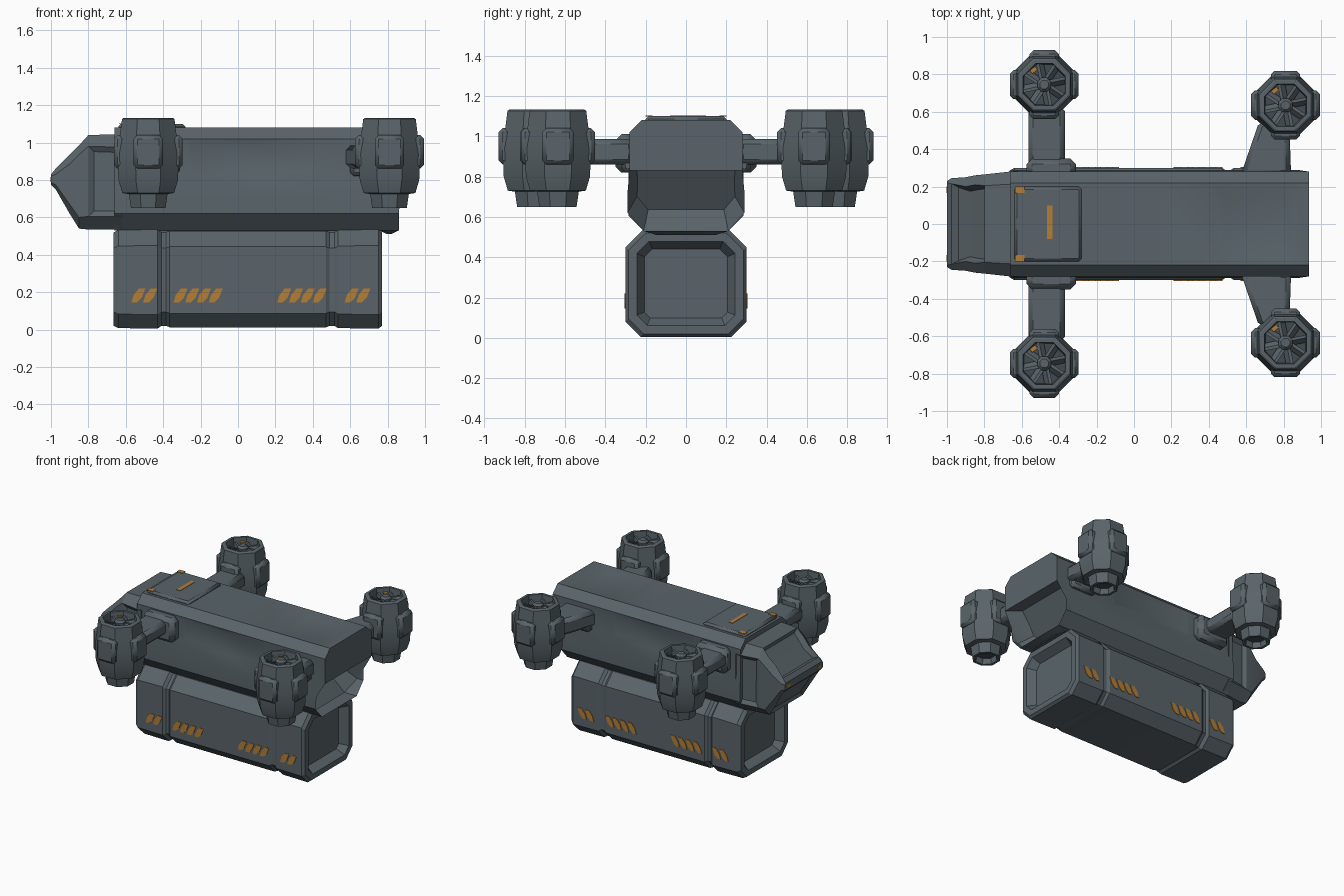
import bpy, bmesh, math
from mathutils import Vector

cube = bpy.data.objects.get("Cube")
if cube:
    bpy.data.objects.remove(cube, do_unlink=True)


def material(name, rgb):
    m = bpy.data.materials.new(name)
    m.use_nodes = True
    m.diffuse_color = (*rgb, 1)
    m.node_tree.nodes["Principled BSDF"].inputs["Base Color"].default_value = (*rgb, 1)
    return m


SLATE = material("slate_grey", (0.10, 0.127, 0.142))
DARK = material("dark_slate", (0.055, 0.07, 0.08))
ORANGE = material("hazard_orange", (0.46, 0.21, 0.035))


def finish(bm, name, mat=SLATE, bevel=0, smooth=30):
    mesh = bpy.data.meshes.new(name)
    bm.to_mesh(mesh)
    bm.free()
    ob = bpy.data.objects.new(name, mesh)
    bpy.context.collection.objects.link(ob)
    mesh.materials.append(mat)
    if bevel:
        mod = ob.modifiers.new("bevel", "BEVEL")
        mod.width = bevel
        mod.segments = 1
    bpy.ops.object.select_all(action="DESELECT")
    ob.select_set(True)
    bpy.context.view_layer.objects.active = ob
    bpy.ops.object.shade_smooth_by_angle(angle=math.radians(smooth))
    return ob


def loft(rings):
    """Skin a closed tube through rings of points and cap both ends."""
    bm = bmesh.new()
    vs = [[bm.verts.new(p) for p in ring] for ring in rings]
    n = len(vs[0])
    for a, b in zip(vs, vs[1:]):
        for i in range(n):
            bm.faces.new((a[i], a[(i + 1) % n], b[(i + 1) % n], b[i]))
    bm.faces.new(vs[0])
    bm.faces.new(vs[-1])
    bmesh.ops.recalc_face_normals(bm, faces=bm.faces)
    return bm


def recess(bm, rule, thickness, depth):
    """Inset and push in every face chosen by the rule."""
    bm.normal_update()
    faces = [f for f in bm.faces if rule(f.calc_center_median(), f.normal)]
    if faces:
        bmesh.ops.inset_region(bm, faces=faces, thickness=thickness, depth=-depth)


def section(x, hw, z0, z1, low, high):
    """Eight-sided cross-section with its own bottom and top chamfers."""
    half = [(hw - low, z0), (hw, z0 + low), (hw, z1 - high), (hw - high, z1)]
    return [(x, y, z) for y, z in half] + [(x, -y, z) for y, z in reversed(half)]


def box(name, lo, hi, mat=SLATE, bevel=0.0):
    ring = lambda z: [(lo[0], lo[1], z), (hi[0], lo[1], z), (hi[0], hi[1], z), (lo[0], hi[1], z)]
    return finish(loft([ring(lo[2]), ring(hi[2])]), name, mat, bevel)


# Main hull: undercut tail, narrow keel
half = [(0.21, 0.53), (0.29, 0.62), (0.29, 0.72), (0.28, 0.83), (0.28, 1.02), (0.22, 1.08)]
outline = half + [(-y, z) for y, z in reversed(half)]


def hull_ring(x):
    return [(x - (max(0, 0.83 - z) * 0.6 if x > 0.9 else 0), y, z) for y, z in outline]


bm = loft([hull_ring(x) for x in (-0.66, -0.27, 0.1, 0.42, 0.86, 0.935)])
tail = max(bm.faces, key=lambda f: f.calc_center_median().x if len(f.verts) > 4 else -9)
waist = [v for v in tail.verts if abs(v.co.z - 0.83) < 0.001]
bmesh.ops.connect_verts(bm, verts=waist)
recess(bm, lambda c, n: c.x > 0.75 and n.x > 0.4 and n.z < -0.2 and abs(c.y) < 0.1, 0.05, 0.13)
recess(bm, lambda c, n: 0.42 < c.x < 0.86 and n.z > 0.9, 0.09, 0.02)
recess(bm, lambda c, n: -0.27 < c.x < 0.42 and abs(n.y) > 0.9 and c.z > 0.85, 0.03, 0.008)
finish(bm, "main_hull")
box("roof_plate", (-0.64, -0.2, 1.05), (-0.28, 0.2, 1.1), bevel=0.015)

# Nose with sunken windscreen and chin
bm = loft([
    section(-0.62, 0.285, 0.535, 1.045, 0.07, 0.07),
    section(-0.80, 0.265, 0.535, 1.04, 0.07, 0.06),
    section(-0.85, 0.26, 0.54, 0.985, 0.06, 0.05),
    section(-0.90, 0.25, 0.62, 0.935, 0.05, 0.05),
    section(-0.975, 0.245, 0.75, 0.86, 0.025, 0.03),
    section(-1.0, 0.23, 0.775, 0.83, 0.01, 0.01)])
recess(bm, lambda c, n: -0.97 < c.x < -0.80 and n.z > 0.5 and abs(c.y) < 0.05, 0.025, 0.035)
recess(bm, lambda c, n: -0.97 < c.x < -0.85 and n.z < -0.3 and abs(c.y) < 0.05, 0.03, 0.02)
recess(bm, lambda c, n: -0.8 < c.x < -0.62 and abs(n.y) > 0.9, 0.04, 0.02)
finish(bm, "nose")

# Cargo container: grooved sides and sunken ends
bm = loft([section(x, hw, 0.27 - h, 0.27 + h, 0.075, 0.085) for x, hw, h in (
    (-0.665, 0.285, 0.25), (-0.64, 0.3, 0.262), (-0.43, 0.3, 0.265), (-0.41, 0.285, 0.25),
    (-0.385, 0.285, 0.25), (-0.365, 0.3, 0.258), (0.47, 0.3, 0.258), (0.49, 0.288, 0.25),
    (0.515, 0.288, 0.25), (0.535, 0.3, 0.262), (0.75, 0.3, 0.265), (0.77, 0.285, 0.25))])
recess(bm, lambda c, n: abs(n.x) > 0.99, 0.045, 0)
recess(bm, lambda c, n: abs(n.x) > 0.99 and abs(c.y) < 0.01 and abs(c.z - 0.27) < 0.03, 0.04, 0.06)
finish(bm, "cargo_container")
box("container_clamp", (-0.5, -0.2, 0.5), (0.62, 0.2, 0.56))

# Slanted hazard stripes on both container sides
groups = [(-0.57, 2), (-0.345, 4), (0.21, 4), (0.57, 2)]
for side in (-1, 1):
    for start, count in groups:
        for i in range(count):
            x = start + i * 0.063
            shape = [(0, 0.145), (0.03, 0.145), (0.055, 0.17), (0.075, 0.22), (0.04, 0.22), (0.012, 0.185)]
            rings = [[(x + dx, side * y, z) for dx, z in shape] for y in (0.297, 0.304)]
            finish(loft(rings), "hazard_stripe", ORANGE)

# Roof and nose markings
box("roof_stripe", (-0.465, -0.08, 1.097), (-0.435, 0.1, 1.103), ORANGE)
for s in (-1, 1):
    y0, y1 = sorted((s * 0.165, s * 0.2))
    box("roof_marker", (-0.635, y0, 1.098), (-0.585, y1, 1.103), ORANGE)
    box("nose_marker", (-1.003, y0, 0.79), (-0.997, y1, 0.815), ORANGE)


def circle(cx, cy, r, z, n=8):
    turn = math.pi / n
    return [(cx + r * math.cos(turn + i * math.tau / n),
             cy + r * math.sin(turn + i * math.tau / n), z) for i in range(n)]


def oriented_box(name, cx, cy, angle, r0, r1, w, z0, z1, tilt=0.0, mat=SLATE, bevel=0.0):
    """Box reaching outward from a centre along an angle."""
    u = Vector((math.cos(angle), math.sin(angle), 0))
    v = Vector((-u.y, u.x, 0))
    c = Vector((cx, cy, 0))
    rings = [[c + u * r + v * (b * w + tilt * t) + Vector((0, 0, z))
              for r, b in ((r0, -1), (r1, -1), (r1, 1), (r0, 1))]
             for z, t in ((z0, -1), (z1, 1))]
    return finish(loft(rings), name, mat, bevel)


PROFILE = [(0.07, 0.69), (0.08, 0.65), (0.1, 0.65), (0.112, 0.725), (0.15, 0.73), (0.172, 0.80),
           (0.178, 0.94), (0.165, 1.03), (0.152, 1.125), (0.142, 1.132), (0.122, 1.132), (0.116, 1.06)]


def engine(cx, cy):
    # Lathed pod with open intake
    pod = finish(loft([circle(cx, cy, r, z) for r, z in PROFILE]), "engine_pod")
    pod.data.materials.append(DARK)
    for f in pod.data.polygons:
        if len(f.vertices) > 4:
            f.material_index = 1
    # Fan hub and blades
    finish(loft([circle(cx, cy, r, z) for r, z in ((0.04, 1.05), (0.04, 1.11), (0.025, 1.125))]), "fan_hub")
    for i in range(8):
        oriented_box("fan_blade", cx, cy, i * math.tau / 8 + 0.2, 0.03, 0.115, 0.008, 1.07, 1.1, 0.012)
    oriented_box("intake_marker", cx, cy, 2.2, 0.085, 0.108, 0.018, 1.098, 1.105, mat=ORANGE)
    # Side housings
    for i in range(4):
        oriented_box("engine_housing", cx, cy, i * math.pi / 2, 0.12, 0.184, 0.078, 0.86, 1.04, bevel=0.02)


for s in (-1, 1):
    engine(-0.48, s * 0.745)
    engine(0.81, s * 0.635)
    # Front arm, its collar and lower fairing
    box("front_arm", (-0.565, min(s * 0.25, s * 0.63), 0.875), (-0.37, max(s * 0.25, s * 0.63), 0.985), bevel=0.025)
    y0, y1 = sorted((s * 0.25, s * 0.35))
    box("arm_collar", (-0.575, y0, 0.82), (-0.31, y1, 1.01), bevel=0.03)
    # Swept rear arm
    arm = [(0.57, 0.26), (0.84, 0.26), (0.83, 0.55), (0.67, 0.55)]
    finish(loft([[(x, s * y, z) for x, y in arm] for z in (0.86, 0.985)]), "rear_arm", bevel=0.025)
    y0, y1 = sorted((s * 0.26, s * 0.32))
    box("rear_arm_fairing", (0.6, y0, 0.82), (0.82, y1, 0.93), bevel=0.02)
